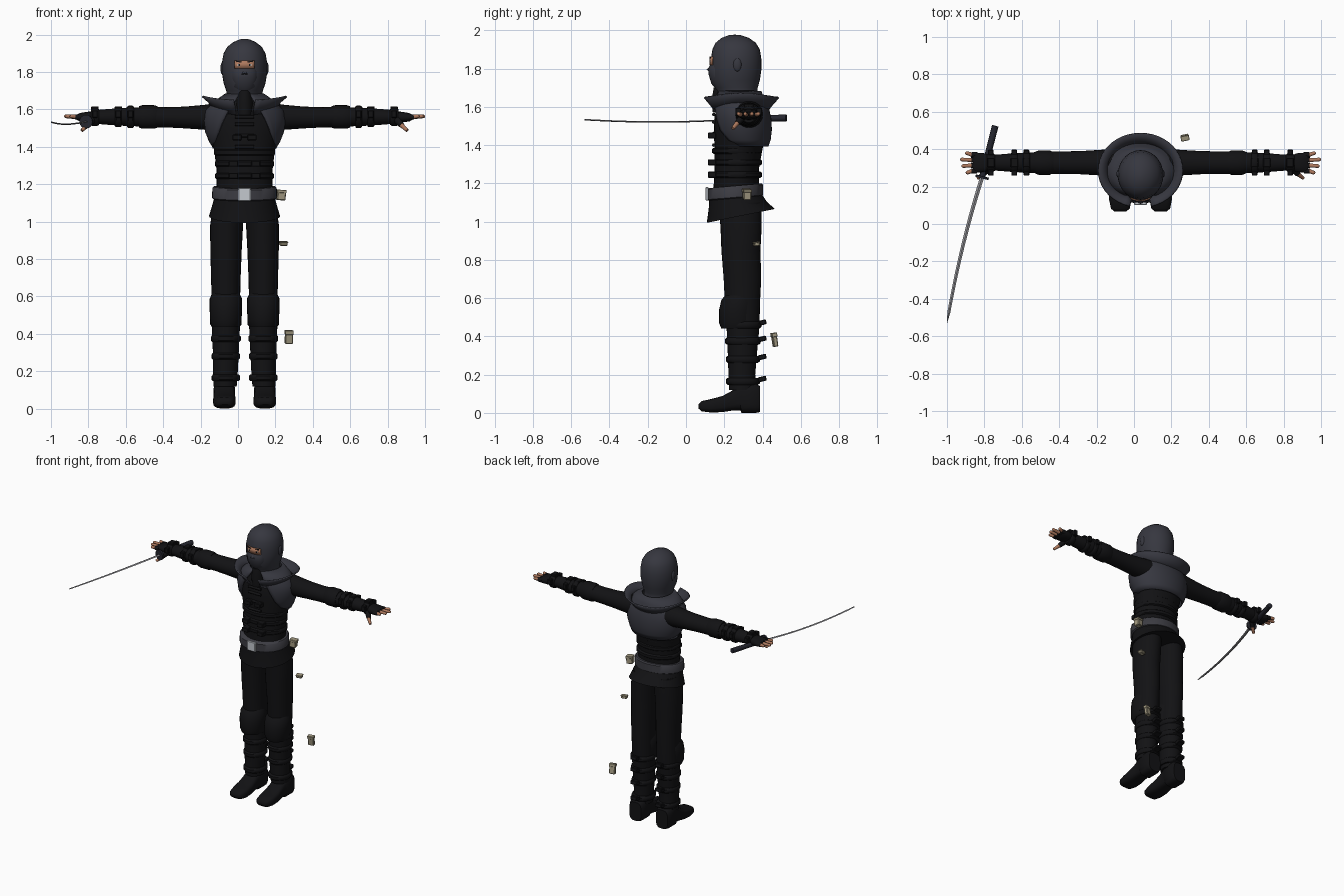
import bpy, bmesh, math
from mathutils import Vector, Matrix

if "Cube" in bpy.data.objects:
    bpy.data.objects.remove(bpy.data.objects["Cube"])

CX = 0.035  # body centre line


def mat(name, r, g, b):
    m = bpy.data.materials.new(name)
    m.diffuse_color = (r, g, b, 1)
    m.use_nodes = True
    m.node_tree.nodes["Principled BSDF"].inputs["Base Color"].default_value = m.diffuse_color
    return m


BLACK = mat("black cloth", 0.006, 0.006, 0.007)
GREY = mat("charcoal cloth", 0.037, 0.038, 0.05)
BELT = mat("belt grey", 0.045, 0.045, 0.055)
SKIN = mat("skin", 0.42, 0.19, 0.11)
SILVER = mat("silver", 0.55, 0.58, 0.62)
STEEL = mat("blade steel", 0.3, 0.3, 0.32)
TAN = mat("pouch tan", 0.36, 0.32, 0.22)
GRIP = mat("dark grip", 0.018, 0.019, 0.028)
WHITE = mat("eye white", 0.65, 0.62, 0.58)


def finish(name, bm, material, angle=45):
    bmesh.ops.recalc_face_normals(bm, faces=bm.faces)
    me = bpy.data.meshes.new(name)
    bm.to_mesh(me)
    bm.free()
    me.materials.append(material)
    ob = bpy.data.objects.new(name, me)
    bpy.context.collection.objects.link(ob)
    bpy.ops.object.select_all(action='DESELECT')
    ob.select_set(True)
    bpy.context.view_layer.objects.active = ob
    bpy.ops.object.shade_smooth_by_angle(angle=math.radians(angle))
    return ob


def loft(name, rows, material, axis='z', n=28, p=2.0, angle=45):
    """rows: position along axis, centre a, centre b, radius a, radius b, optional tilt"""
    bm = bmesh.new()
    rings = []
    for row in rows:
        t, ca, cb, ra, rb = row[:5]
        tilt = row[5] if len(row) > 5 else 0
        ring = []
        for i in range(n):
            w = 2 * math.pi * i / n
            c, s = math.cos(w), math.sin(w)
            c = math.copysign(abs(c) ** (2 / p), c)
            s = math.copysign(abs(s) ** (2 / p), s)
            a, b, q = ca + ra * c, cb + rb * s, t + tilt * s
            ring.append(bm.verts.new({'z': (a, b, q), 'x': (q, a, b), 'y': (a, q, b)}[axis]))
        rings.append(ring)
    for r0, r1 in zip(rings, rings[1:]):
        for i in range(n):
            bm.faces.new((r0[i], r0[(i + 1) % n], r1[(i + 1) % n], r1[i]))
    bm.faces.new(rings[0])
    bm.faces.new(rings[-1])
    return finish(name, bm, material, angle)


def shell(name, rows, material, thick, n=40):
    """open wrap around the body; rows: z, cy, rx, ry, half opening in degrees, side lift"""
    bm = bmesh.new()
    grid = []
    for z, cy, rx, ry, gap, lift in rows:
        g = math.radians(gap)
        ws = [g + (2 * math.pi - 2 * g) * i / n for i in range(n + 1)]
        grid.append([bm.verts.new((CX + rx * math.sin(w), cy - ry * math.cos(w),
                                   z + lift * abs(math.sin(w)) ** 3)) for w in ws])
    for r0, r1 in zip(grid, grid[1:]):
        for i in range(n):
            bm.faces.new((r0[i], r0[i + 1], r1[i + 1], r1[i]))
    ob = finish(name, bm, material)
    mod = ob.modifiers.new("thickness", 'SOLIDIFY')
    mod.thickness = thick
    mod.offset = 0
    return ob


def rod(name, p0, p1, r0, r1, material, n=10):
    p0, p1 = Vector(p0), Vector(p1)
    d = p1 - p0
    bm = bmesh.new()
    m = Matrix.Translation((p0 + p1) / 2) @ d.to_track_quat('Z', 'Y').to_matrix().to_4x4()
    bmesh.ops.create_cone(bm, cap_ends=True, segments=n, radius1=r0, radius2=r1, depth=d.length, matrix=m)
    return finish(name, bm, material)


def box(name, c, size, material, rot=(0, 0, 0), bevel=0.004):
    bm = bmesh.new()
    bmesh.ops.create_cube(bm, size=1, matrix=Matrix.Diagonal((*size, 1)))
    if bevel:
        bmesh.ops.bevel(bm, geom=bm.edges[:], offset=bevel, segments=1, affect='EDGES')
    ob = finish(name, bm, material, 30)
    ob.location, ob.rotation_euler = c, rot
    return ob


def ball(name, c, size, material):
    bm = bmesh.new()
    bmesh.ops.create_uvsphere(bm, u_segments=20, v_segments=12, radius=1,
                              matrix=Matrix.Translation(c) @ Matrix.Diagonal((*size, 1)))
    return finish(name, bm, material)


# head: hood, mask and eye opening
loft("hood", [(z, CX, cy, rx, ry) for z, cy, rx, ry in [
    (1.60, .29, .12, .12), (1.66, .272, .093, .10), (1.70, .263, .098, .112), (1.74, .258, .112, .128),
    (1.80, .262, .122, .133), (1.85, .262, .121, .132), (1.90, .262, .112, .124), (1.935, .26, .092, .105),
    (1.96, .257, .06, .072), (1.975, .255, .025, .03), (1.977, .255, .004, .004)]], GREY)
loft("face_mask", [(z, CX, cy, rx, ry) for z, cy, rx, ry in [
    (1.69, .19, .035, .03), (1.72, .175, .06, .042), (1.77, .17, .07, .052),
    (1.80, .17, .07, .054), (1.822, .178, .07, .05)]], GREY)
rod("nose", (CX, .15, 1.83), (CX, .122, 1.785), .008, .017, GREY)
shell("eye_opening", [(1.818, .262, .126, .137, 155, 0), (1.862, .262, .125, .136, 155, 0)],
      SKIN, .006, 10).rotation_euler = (0, 0, 0)
# the strip above wraps the back by default, so turn it to the front
strip = bpy.data.objects["eye_opening"]
strip.rotation_euler = (0, 0, math.pi)
strip.location = (2 * CX, 2 * .262, 0)
for s in (-1, 1):
    box("eye", (CX + s * .027, .128, 1.838), (.022, .006, .009), WHITE, bevel=0)
    box("pupil", (CX + s * .027, .124, 1.838), (.008, .004, .009), BLACK, bevel=0)
    box("eyebrow", (CX + s * .028, .127, 1.855), (.036, .006, .006), BLACK, (0, s * -.2, 0), 0)
    ball("ear_bump", (CX + s * .117, .268, 1.82), (.012, .022, .035), GREY)

# torso
loft("torso", [(z, CX, cy, rx, ry) for z, cy, rx, ry in [
    (1.08, .26, .155, .125), (1.18, .262, .15, .118), (1.28, .266, .15, .116), (1.38, .275, .162, .125),
    (1.47, .285, .185, .14), (1.55, .29, .195, .14), (1.61, .285, .17, .12), (1.66, .275, .09, .09)]], BLACK)
loft("scarf", [(1.57, CX, .20, .045, .06), (1.64, CX, .19, .045, .055), (1.70, CX, .195, .035, .05)], BLACK)
for z, w in [(1.245, .157), (1.31, .158), (1.37, .162)]:
    loft("torso_strap", [(z - .016, CX, .267, w - .006, .122), (z - .01, CX, .267, w, .13),
                         (z + .01, CX, .267, w, .13), (z + .016, CX, .267, w - .006, .122)], BLACK)
for z, w in [(1.245, .06), (1.31, .06), (1.45, .04)]:
    for s in (-1, 1):
        box("chest_buckle", (CX + s * w, .137, z), (.05, .045, .032), BLACK)
for z in (1.40, 1.46, 1.52, 1.56):
    rod("chest_tie", (CX - .05, .145, z), (CX + .05, .145, z), .009, .009, BLACK)

# vest with flared collar
shell("vest", [(1.395, .31, .165, .115, 75, 0), (1.43, .30, .185, .137, 56, 0), (1.48, .293, .205, .15, 42, 0),
               (1.54, .29, .214, .15, 32, 0), (1.59, .285, .205, .143, 25, 0),
               (1.635, .28, .165, .128, 20, 0), (1.68, .278, .10, .11, 16, 0)], GREY, .012)
shell("collar", [(1.575, .285, .17, .135, 16, .03), (1.61, .286, .19, .162, 15, .03),
                 (1.65, .287, .225, .197, 15, .02)], GREY, .01)

# belt, buckle and tunic skirt
loft("belt", [(1.122, CX, .257, .168, .138, .012), (1.127, CX, .257, .174, .146, .012),
              (1.18, CX, .257, .172, .146, .012), (1.187, CX, .257, .166, .138, .012)], BELT, n=36)
box("belt_buckle", (CX, .11, 1.145), (.068, .018, .07), SILVER)
loft("tunic_skirt", [(1.14, CX, .26, .158, .138), (1.09, CX, .272, .172, .152, .012),
                     (1.03, CX, .287, .19, .178, .036)], BLACK, n=36)

# legs, knee guards, straps and boots
for s in (-1, 1):
    lx = CX + s * .1
    loft("trouser_leg", [(z, CX + s * dx, cy, rx, ry) for z, dx, cy, rx, ry in [
        (1.10, .085, .28, .082, .115), (.98, .096, .288, .088, .108), (.85, .099, .287, .084, .102),
        (.70, .1, .295, .079, .098), (.58, .1, .295, .076, .092), (.45, .1, .298, .076, .086),
        (.32, .1, .295, .070, .077), (.20, .102, .292, .066, .07), (.12, .104, .295, .062, .07)]], BLACK)
    loft("knee_guard", [(.44, lx, .27, .072, .085), (.47, lx, .268, .084, .095), (.54, lx, .268, .087, .095),
                        (.59, lx, .275, .086, .09), (.615, lx, .28, .074, .075)], BLACK)
    for z, r in [(.165, .076), (.28, .076), (.375, .08), (.46, .084)]:
        loft("shin_strap", [(z - .018, lx, .297, r - .007, r + .004), (z - .01, lx, .297, r, r + .013),
                            (z + .01, lx, .297, r, r + .013), (z + .018, lx, .297, r - .007, r + .004)], BLACK)
        box("strap_buckle", (lx, .398, z + .012), (.05, .045, .026), BLACK, (.25, 0, 0))
    # boot: length along y, half width and half height vary
    fx = CX + s * .108
    loft("boot", [(y, fx, (z0 + z1) / 2, w, (z1 - z0) / 2) for y, z0, z1, w in [
        (.066, .022, .045, .03), (.082, .008, .062, .05), (.13, .002, .072, .06), (.19, .004, .088, .06),
        (.24, .012, .115, .056), (.285, .012, .15, .055), (.29, .0, .155, .058), (.365, .0, .155, .058),
        (.386, .004, .14, .048)]], BLACK, axis='y', p=3.2, n=24)

# arms, bracers and gloved hands
ARM_Y, ARM_Z = .328, 1.56
for s in (-1, 1):
    def at(d, y, z):
        return (CX + s * d, y, z)
    loft("arm", [(CX + s * d, ARM_Y, z, ry, rz) for d, z, ry, rz in [
        (.14, 1.56, .075, .075), (.22, 1.558, .068, .066), (.32, 1.557, .062, .058), (.42, 1.558, .06, .054),
        (.50, 1.56, .06, .055), (.58, 1.56, .055, .05), (.68, 1.56, .05, .046), (.78, 1.56, .042, .038),
        (.82, 1.558, .038, .03)]], BLACK, axis='x', n=24)
    for d, w, r in [(.515, .05, .065), (.61, .018, .062), (.675, .018, .057), (.80, .022, .05)]:
        loft("bracer_band", [(CX + s * (d - w), ARM_Y, 1.56, r - .008, r - .008),
                             (CX + s * (d - w * .6), ARM_Y, 1.56, r, r - .002),
                             (CX + s * (d + w * .6), ARM_Y, 1.56, r, r - .002),
                             (CX + s * (d + w), ARM_Y, 1.56, r - .008, r - .008)], BLACK, axis='x', n=24)
    for d in (.61, .675, .80):
        for dy in (-.055, .055):
            box("bracer_buckle", at(d, ARM_Y + dy, 1.575), (.03, .03, .04), BLACK)
        box("bracer_plate", at(d, ARM_Y, 1.605), (.04, .05, .024), BLACK)
    loft("glove_palm", [(CX + s * d, ARM_Y, z, ry, rz) for d, z, ry, rz in [
        (.80, 1.56, .036, .028), (.835, 1.56, .05, .028), (.88, 1.558, .054, .023), (.895, 1.558, .05, .015)]],
         BLACK, axis='x', n=20, p=2.6)
    for y, tip in [(.284, .935), (.313, .958), (.342, .965), (.37, .938)]:
        y1 = y + (y - ARM_Y) * .2
        rod("glove_finger", at(.875, y, 1.558), at(.905, y, 1.56), .016, .014, BLACK)
        rod("finger", at(.90, y, 1.56), at(tip - .012, y1, 1.563), .012, .010, SKIN)
        ball("fingertip", at(tip - .012, y1, 1.563), (.012, .010, .010), SKIN)
    rod("glove_thumb", at(.815, .295, 1.545), at(.84, .268, 1.515), .02, .015, BLACK)
    rod("thumb", at(.838, .27, 1.517), at(.87, .245, 1.487), .013, .009, SKIN)

# sword: grip, guard and curved tapering blade
G0, G1 = Vector((-.742, .525, 1.542)), Vector((-.812, .25, 1.535))
rod("sword_grip", G0, G1, .018, .016, GRIP, 8)
axis = (G1 - G0).normalized()
rod("sword_guard", G1 - axis * .006, G1 + axis * .006, .036, .036, GRIP, 20)
bm = bmesh.new()
tip, mid = Vector((-1.0, -.53, 1.533)), Vector((-.93, -.12, 1.508))
prev = None
for i in range(15):
    t = i / 14
    p = G1 * (1 - t) ** 2 + mid * 2 * t * (1 - t) + tip * t * t
    tan = (mid - G1) * (1 - t) + (tip - mid) * t
    side = Vector((-tan.y, tan.x, 0)).normalized() * (.011 * (1 - .3 * t) if i < 14 else .001)
    h = Vector((0, 0, .004))
    ring = [bm.verts.new(q) for q in (p + side, p + h, p - side, p - h)]
    if prev:
        for k in range(4):
            bm.faces.new((prev[k], prev[(k + 1) % 4], ring[(k + 1) % 4], ring[k]))
    else:
        bm.faces.new(ring)
    prev = ring
bm.faces.new(prev)
finish("sword_blade", bm, STEEL, 20)

# loose pouches on the left side
for c, size, rot in [((.23, .318, 1.142), (.046, .04, .055), (0, .08, .2)),
                     ((.243, .368, .883), (.042, .03, .022), (.1, 0, .2)),
                     ((.272, .463, .382), (.042, .024, .072), (.15, 0, .2))]:
    pouch = box("pouch", c, size, TAN, rot)
    flap = box("pouch_flap", c, (size[0] + .004, size[1] + .004, size[2] * .3), TAN, rot, .002)
    flap.location = Vector(c) + pouch.rotation_euler.to_matrix() @ Vector((0, 0, size[2] * .36))
